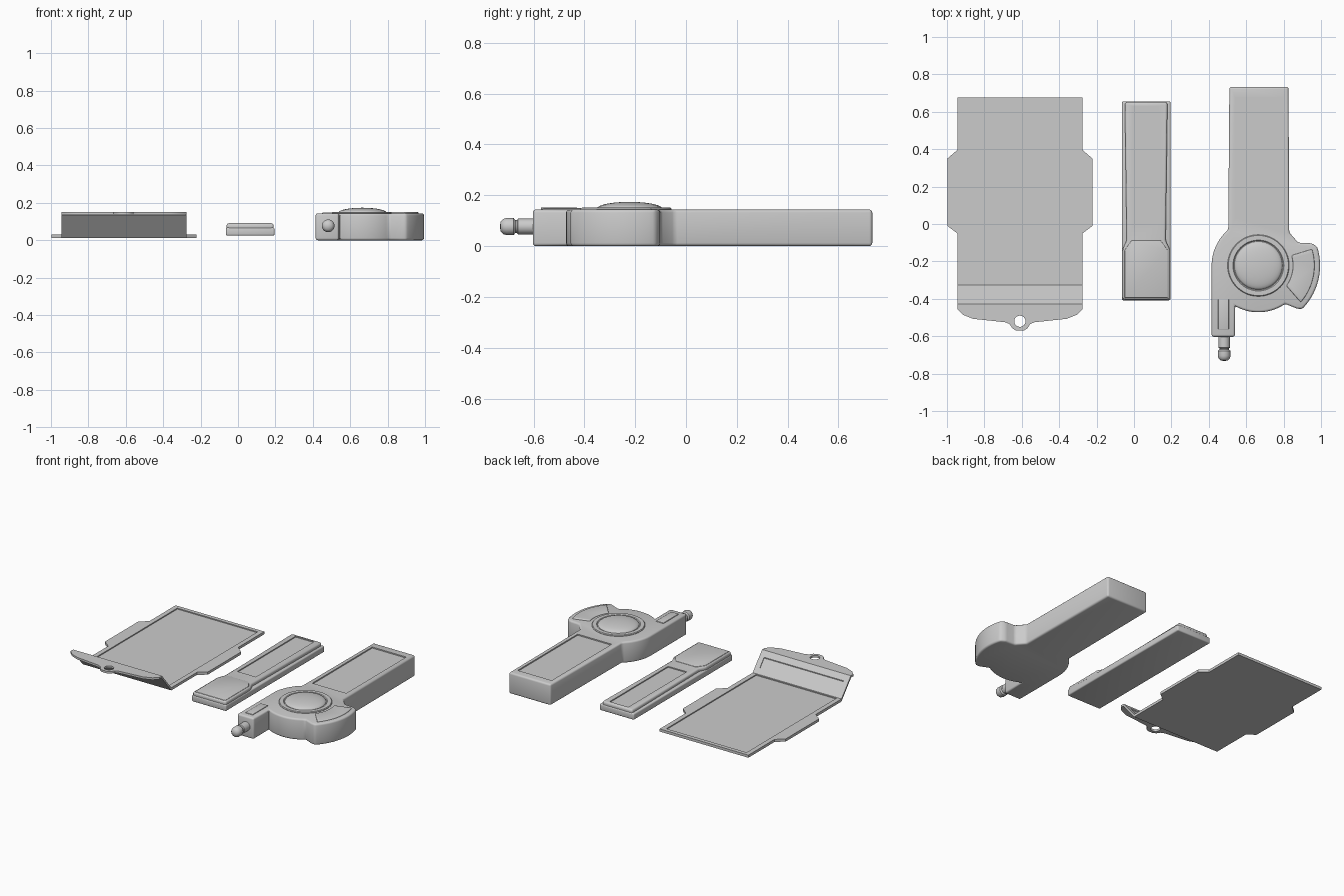
import bpy, bmesh
from math import cos, sin, radians, pi
from mathutils import Matrix, Vector

if "Cube" in bpy.data.objects:
    bpy.data.objects.remove(bpy.data.objects["Cube"])


def finish(ob, angle=35):
    bpy.ops.object.select_all(action='DESELECT')
    bpy.context.view_layer.objects.active = ob
    ob.select_set(True)
    bpy.ops.object.shade_smooth_by_angle(angle=radians(angle))
    return ob


def apply_mod(ob, mod):
    bpy.context.view_layer.objects.active = ob
    bpy.ops.object.modifier_apply(modifier=mod.name)


def make(name, bm):
    bmesh.ops.recalc_face_normals(bm, faces=bm.faces[:])
    me = bpy.data.meshes.new(name)
    bm.to_mesh(me)
    bm.free()
    ob = bpy.data.objects.new(name, me)
    bpy.context.collection.objects.link(ob)
    return ob


def extrude(name, base, offset, bevel=0.0):
    """Solid from a flat outline swept along an offset, edges rounded."""
    bm = bmesh.new()
    f = bm.faces.new([bm.verts.new(p) for p in base])
    r = bmesh.ops.extrude_face_region(bm, geom=[f])
    bmesh.ops.translate(bm, vec=offset, verts=[v for v in r['geom'] if isinstance(v, bmesh.types.BMVert)])
    ob = make(name, bm)
    if bevel:
        m = ob.modifiers.new('round', 'BEVEL')
        m.width, m.segments, m.limit_method, m.angle_limit = bevel, 3, 'ANGLE', radians(25)
        apply_mod(ob, m)
    return finish(ob)


def prism(name, pts, z0, z1, bevel=0.0):
    return extrude(name, [(x, y, z0) for x, y in pts], (0, 0, z1 - z0), bevel)


def side_prism(name, yz, x0, x1, bevel=0.0):
    return extrude(name, [(x0, y, z) for y, z in yz], (x1 - x0, 0, 0), bevel)


def rect(x0, x1, y0, y1):
    return [(x0, y0), (x1, y0), (x1, y1), (x0, y1)]


def arc(cx, cy, r, a0, a1, n):
    return [(cx + r * cos(radians(a0 + (a1 - a0) * i / n)),
             cy + r * sin(radians(a0 + (a1 - a0) * i / n))) for i in range(n + 1)]


def cut(ob, cutter):
    m = ob.modifiers.new('cut', 'BOOLEAN')
    m.operation, m.solver, m.object = 'DIFFERENCE', 'EXACT', cutter
    apply_mod(ob, m)
    bpy.data.objects.remove(cutter)
    finish(ob)


def lathe(name, profile, matrix, n=48):
    bm = bmesh.new()
    vs = [bm.verts.new((r, 0, z)) for r, z in profile]
    es = [bm.edges.new(p) for p in zip(vs, vs[1:])]
    bmesh.ops.spin(bm, geom=vs + es, axis=(0, 0, 1), cent=(0, 0, 0), angle=2 * pi, steps=n)
    bmesh.ops.remove_doubles(bm, verts=bm.verts[:], dist=1e-5)
    bm.transform(matrix)
    return finish(make(name, bm))


# --- Flat tray with side wings and shallow recess ---
PX = -0.61
half = [(0.335, -0.327), (0.335, -0.05), (0.388, -0.01), (0.388, 0.35), (0.335, 0.395), (0.335, 0.677)]
tray = prism('tray', [(PX + x, y) for x, y in half] + [(PX - x, y) for x, y in reversed(half)], 0.013, 0.031)
cut(tray, prism('tray_cutter', rect(PX - 0.303, PX + 0.303, -0.32, 0.65), 0.024, 0.06))

# Sloping lip with a shallow slot
lip = side_prism('tray_lip', [(-0.327, 0.031), (-0.327, 0.013), (-0.428, 0.133), (-0.428, 0.151)],
                 PX - 0.335, PX + 0.335)


def slope_z(y):
    return 0.031 + (-0.327 - y) / 0.101 * 0.12


cut(lip, side_prism('slot_cutter', [(-0.353, slope_z(-0.353) - 0.006), (-0.40, slope_z(-0.40) - 0.006),
                                    (-0.40, slope_z(-0.40) + 0.03), (-0.353, slope_z(-0.353) + 0.03)],
                    PX - 0.3, PX + 0.3))

# Level hanging flap with eyelet
tab = [(0.335, -0.428), (0.335, -0.455), (0.305, -0.485), (0.25, -0.507), (0.08, -0.525), (0.055, -0.535),
       (0.04, -0.558), (0.02, -0.57)]
flap = prism('tray_flap', [(PX + x, y) for x, y in tab] + [(PX - x, y) for x, y in reversed(tab)], 0.137, 0.151)
cut(flap, prism('eyelet_cutter', arc(PX, -0.52, 0.03, 0, 345, 23), 0.1, 0.2))

# --- Middle bar: base and waisted upper shell ---
BX = 0.065
prism('bar_base', rect(BX - 0.13, BX + 0.13, -0.408, 0.655), 0.025, 0.068, 0.008)
shell = [(0.126, -0.404), (0.126, -0.135), (0.104, -0.088), (0.114, 0.65)]
upper = prism('bar_shell', [(BX + x, y) for x, y in shell] + [(BX - x, y) for x, y in reversed(shell)],
              0.055, 0.09, 0.012)
cut(upper, prism('bar_cutter', rect(BX - 0.07, BX + 0.07, 0.0, 0.63), 0.083, 0.12))
pad = [(0.115, -0.395), (0.115, -0.14), (0.078, -0.088)]
prism('bar_grip_pad', [(BX + x, y) for x, y in pad] + [(BX - x, y) for x, y in reversed(pad)], 0.08, 0.093, 0.004)

# --- Hand device body: handle, round head, side wing and leg ---
CX, CY = 0.665, -0.222
outline = ([(0.83, -0.045), (0.826, 0.733), (0.51, 0.733), (0.504, -0.03)]
           + arc(CX, CY, 0.25, 133, 180, 10) + [(0.415, -0.603), (0.54, -0.603)]
           + arc(CX, CY, 0.25, 240, 305, 14) + [(0.87, -0.452)]
           + arc(CX, CY, 0.33, -45, 18, 14) + [(0.95, -0.103), (0.878, -0.1)])
body = prism('device_body', outline, 0.0, 0.144, 0.014)
cut(body, prism('handle_cutter', rect(0.54, 0.797, 0.03, 0.677), 0.136, 0.2))

# Raised pads on wing and leg
prism('wing_pad', arc(CX, CY, 0.30, -41, 17, 14) + arc(CX, CY, 0.185, 17, -36, 12), 0.13, 0.151, 0.006)
prism('leg_pad', rect(0.45, 0.507, -0.565, -0.4), 0.13, 0.149, 0.004)

# Ring and dome
dome = [(0.128 * cos(radians(a)), 0.148 + 0.026 * sin(radians(a))) for a in range(0, 90, 10)]
lathe('head_dome', [(0.165, 0.13), (0.165, 0.147), (0.161, 0.152), (0.136, 0.152), (0.131, 0.147)]
      + dome + [(0, 0.174)], Matrix.Translation((CX, CY, 0)))

# Connector pin pointing forward
lathe('connector_pin', [(0, 0), (0.031, 0), (0.031, 0.068), (0.025, 0.072), (0.025, 0.078), (0.033, 0.085),
                        (0.034, 0.112), (0.03, 0.126), (0.02, 0.136), (0, 0.14)],
      Matrix.Translation((0.482, -0.593, 0.077)) @ Matrix.Rotation(pi / 2, 4, 'X'), 24)
